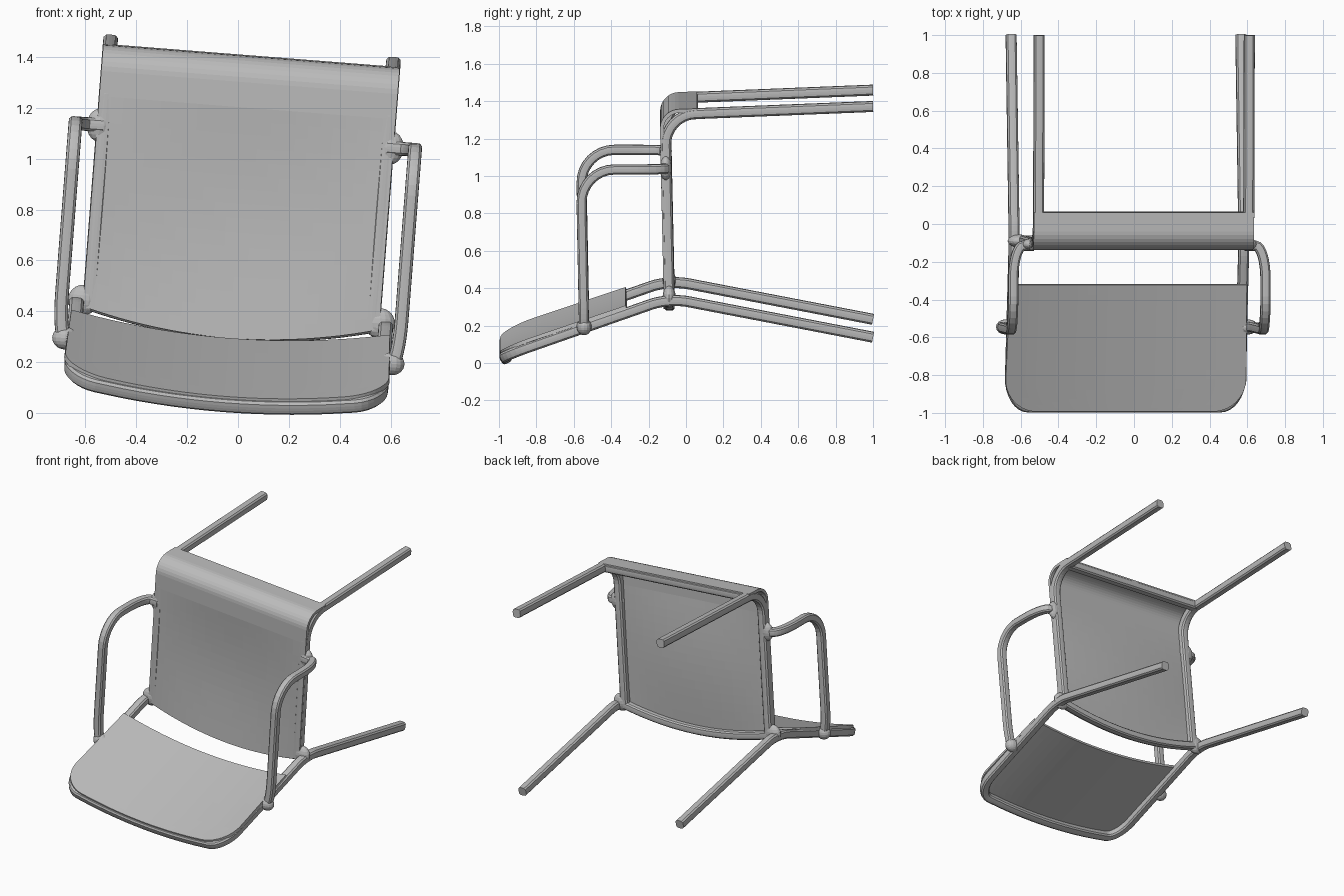
import bpy, bmesh, math
from mathutils import Vector, Matrix
from mathutils.geometry import interpolate_bezier

if "Cube" in bpy.data.objects:
    bpy.data.objects.remove(bpy.data.objects["Cube"], do_unlink=True)

# The chair lies on its back, rolled slightly about the depth axis
TILT = Matrix.Rotation(math.radians(4.5), 4, 'Y') @ Matrix.Translation((-0.057, 0, 0))
RAIL = 0.61      # half spacing of the back uprights
JOINT_Y, JOINT_W = -0.09, 0.392
TUBE = 0.029
parts = []

grey = bpy.data.materials.new("plain_grey")
grey.use_nodes = True
grey.diffuse_color = (0.5, 0.5, 0.5, 1)
grey.node_tree.nodes["Principled BSDF"].inputs["Base Color"].default_value = (0.5, 0.5, 0.5, 1)


def finish(name, bm):
    bmesh.ops.recalc_face_normals(bm, faces=bm.faces)
    bm.transform(TILT)
    mesh = bpy.data.meshes.new(name)
    bm.to_mesh(mesh)
    bm.free()
    mesh.materials.append(grey)
    obj = bpy.data.objects.new(name, mesh)
    bpy.context.collection.objects.link(obj)
    parts.append(obj)
    return obj


def fillet(points, cut, steps=9):
    """Round every sharp corner of a path."""
    pts = [Vector(p) for p in points]
    out = [pts[0]]
    for a, p, b in zip(pts, pts[1:], pts[2:]):
        d0, d1 = (p - a), (b - p)
        if d0.angle(d1) < 0.3:
            out.append(p)
            continue
        s = p - d0.normalized() * min(cut, d0.length * 0.48)
        e = p + d1.normalized() * min(cut, d1.length * 0.48)
        out += interpolate_bezier(s, s.lerp(p, 0.55), e.lerp(p, 0.55), e, steps)
    return out + [pts[-1]]


def tube(name, path, r=TUBE, sides=16):
    """Sweep a rounded square along a path."""
    bm = bmesh.new()
    section = []
    for i in range(sides):
        a = math.tau * (i + 0.5) / sides
        c, s = math.cos(a), math.sin(a)
        k = r / (abs(c) ** 4 + abs(s) ** 4) ** 0.25
        section.append((c * k, s * k))
    tangents = []
    for i in range(len(path)):
        tangents.append((path[min(i + 1, len(path) - 1)] - path[max(i - 1, 0)]).normalized())
    ref = Vector((0, 0, 1)) if abs(tangents[0].z) < 0.8 else Vector((1, 0, 0))
    n = (ref - tangents[0] * ref.dot(tangents[0])).normalized()
    rings = []
    for i, (p, t) in enumerate(zip(path, tangents)):
        if i:
            n = tangents[i - 1].rotation_difference(t) @ n
        b = t.cross(n)
        rings.append([bm.verts.new(p + n * x + b * y) for x, y in section])
    for r0, r1 in zip(rings, rings[1:]):
        for j in range(sides):
            k = (j + 1) % sides
            bm.faces.new((r0[j], r0[k], r1[k], r1[j]))
    bm.faces.new(rings[0])
    bm.faces.new(rings[-1])
    return finish(name, bm)


def panel(name, rows, thickness=0.02):
    """Skin a grid of points and thicken it."""
    bm = bmesh.new()
    grid = [[bm.verts.new(p) for p in row] for row in rows]
    for r0, r1 in zip(grid, grid[1:]):
        for j in range(len(r0) - 1):
            bm.faces.new((r0[j], r0[j + 1], r1[j + 1], r1[j]))
    obj = finish(name, bm)
    mod = obj.modifiers.new("thickness", 'SOLIDIFY')
    mod.thickness = thickness
    mod.offset = 0
    return obj


def joint(name, centre, size):
    bm = bmesh.new()
    bmesh.ops.create_uvsphere(bm, u_segments=16, v_segments=10, radius=1)
    bm.transform(Matrix.Translation(centre) @ Matrix.Diagonal((*size, 1)))
    finish(name, bm)


def rail_w(y):
    slope = 0.343 if y < JOINT_Y else -0.193
    return JOINT_W + slope * (y - JOINT_Y)


def bow(u, half, depth):
    return depth * max(0, 1 - (u / half) ** 2)


SPAN = [i / 12 - 1 for i in range(25)]

# Back legs, uprights and bowed top rail in one continuous tube
flat = [(RAIL, 1, 0), (RAIL, JOINT_Y, 0), (RAIL, -0.965, 0)]
flat += [(-0.4 * s, -0.965, 0) for s in SPAN[::2]]
flat += [(-RAIL, -0.965, 0), (-RAIL, JOINT_Y, 0), (-RAIL, 1, 0)]
loop = [Vector((p.x, p.y, rail_w(p.y) - (bow(p.x, 0.64, 0.06) if p.y < -0.5 else 0)))
        for p in fillet(flat, 0.15)]
tube("back_frame", fillet(loop, 0.1))

# Seat rails running into the front legs, and the armrests
for side, label in ((1, "left"), (-1, "right")):
    rail = [(0.558, 1, 1.415), (0.558, -0.112, 1.37), (0.558, JOINT_Y, JOINT_W - 0.02)]
    tube(label + "_seat_rail", fillet([(side * x, y, z) for x, y, z in rail], 0.16))
    arm = [(0.56, -0.115, 1.086), (0.67, -0.115, 1.086), (0.67, -0.562, 1.086),
           (0.67, -0.545, 0.235), (0.61, -0.545, 0.235)]
    arm = [(side * x, y, z) for x, y, z in arm]
    tube(label + "_armrest", fillet(arm[:2] + arm[2:], 0.18), 0.027)
    joint(label + "_arm_top_joint", (side * 0.575, -0.108, 1.086), (0.05, 0.032, 0.065))
    joint(label + "_arm_base_joint", (side * 0.645, -0.545, 0.24), (0.05, 0.04, 0.045))
    joint(label + "_leg_joint", (side * 0.585, -0.09, 0.395), (0.06, 0.035, 0.06))

# Cross bars under the front and rear edges of the seat
tube("seat_front_bar", [Vector((0.558 * s, 0.036, 1.374)) for s in SPAN])
tube("seat_rear_bar", [Vector((0.57 * s, -0.088, 0.385 - bow(s, 1, 0.075))) for s in SPAN], 0.027)

# Seat panel: shallow dish, rolled over at the front edge
profile = fillet([(0, 0.06, 1.396), (0, -0.13, 1.389), (0, -0.127, 1.2)], 0.17)
profile += [Vector((0, -0.127 + 0.018 * i / 16, 1.2 - 0.83 * i / 16)) for i in range(1, 17)]
rows = []
for p in profile:
    rear = min(1, max(0, (1.2 - p.z) / 0.83))
    dish = 0.022 * math.sin(math.pi * rear)
    rows.append([(0.585 * s, p.y + bow(s, 1, dish), p.z - bow(s, 1, 0.08 * rear ** 2))
                 for s in SPAN])
panel("seat_panel", rows)

# Backrest panel: bowed sheet with rounded upper corners
R, HALF = 0.17, 0.64
outline = [(-0.99 + R * (1 - math.sin(a)), HALF - R + R * math.cos(a))
           for a in [math.pi / 2 * (1 - i / 10) for i in range(11)]]
outline += [(-0.82 + 0.5 * i / 10, HALF - 0.01 * i / 10) for i in range(1, 11)]
panel("backrest_panel", [[(h * s, y, rail_w(y) + 0.033 - bow(h * s, HALF, 0.065)) for s in SPAN]
                         for y, h in outline])

# Smooth shading with sharp edges kept
for obj in bpy.context.view_layer.objects:
    obj.select_set(obj in parts)
bpy.context.view_layer.objects.active = parts[0]
bpy.ops.object.shade_smooth_by_angle(angle=math.radians(40))
